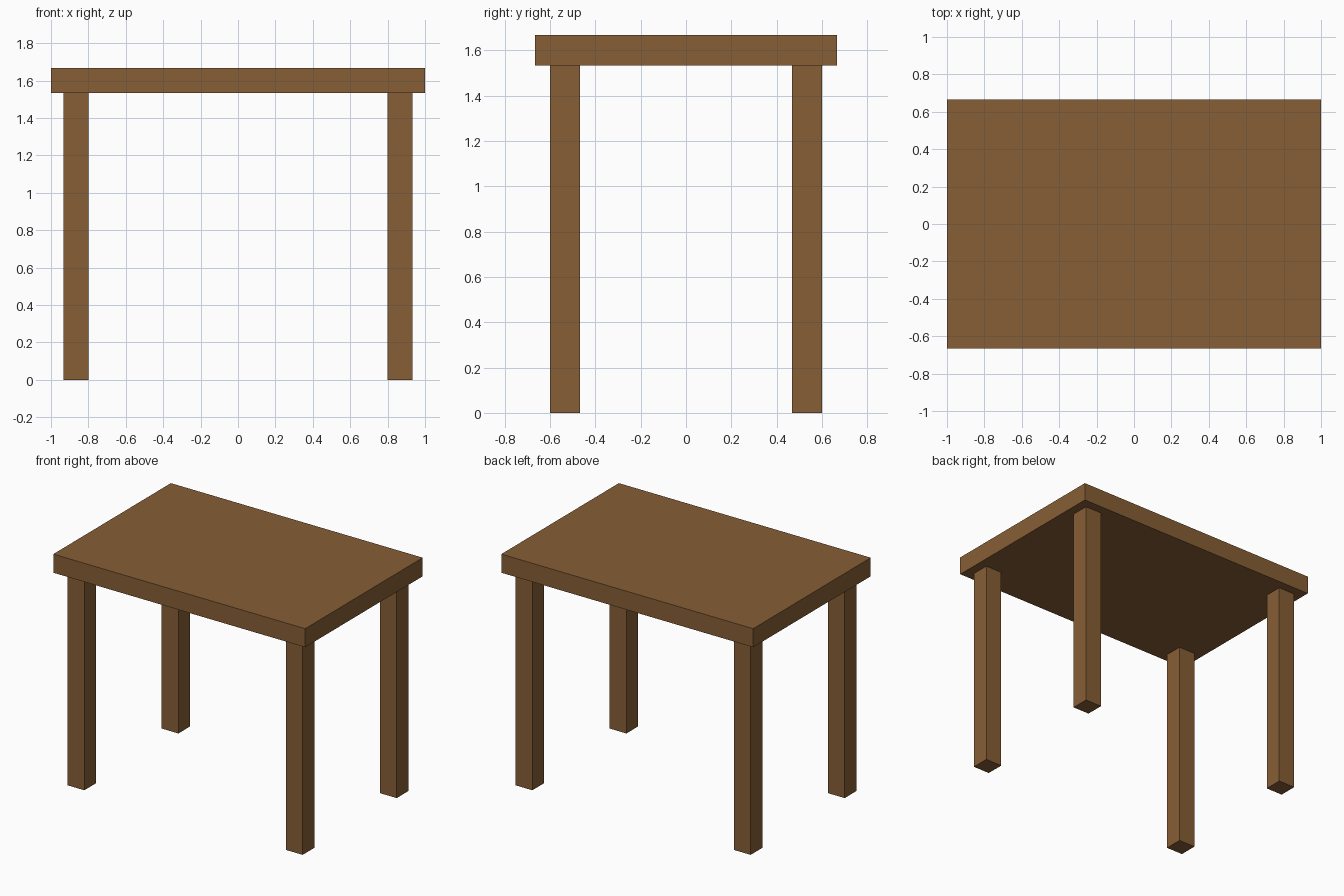
import bpy

if "Cube" in bpy.data.objects:
    bpy.data.objects.remove(bpy.data.objects["Cube"])

# Shared wood colour
wood = bpy.data.materials.new("wood")
wood.diffuse_color = (0.238, 0.112, 0.036, 1.0)
wood.use_nodes = True
wood.node_tree.nodes["Principled BSDF"].inputs["Base Color"].default_value = wood.diffuse_color


def box(name, centre, size):
    bpy.ops.mesh.primitive_cube_add(size=1, location=centre)
    obj = bpy.context.object
    obj.name = name
    obj.scale = size
    bpy.ops.object.transform_apply(location=False, rotation=False, scale=True)
    obj.data.materials.append(wood)
    return obj


TOP_Z, THICK = 1.6667, 0.1333
LEG_HEIGHT = TOP_Z - THICK

# Table top slab
box("table_top", (0, 0, TOP_Z - THICK / 2), (2.0, 1.3333, THICK))

# Four square legs, inset from the edges
for side_y, depth in ((-1, "front"), (1, "back")):
    for side_x, side in ((-1, "left"), (1, "right")):
        box(f"{depth}_{side}_leg",
            (side_x * 0.8667, side_y * 0.5333, LEG_HEIGHT / 2),
            (THICK, THICK, LEG_HEIGHT))
